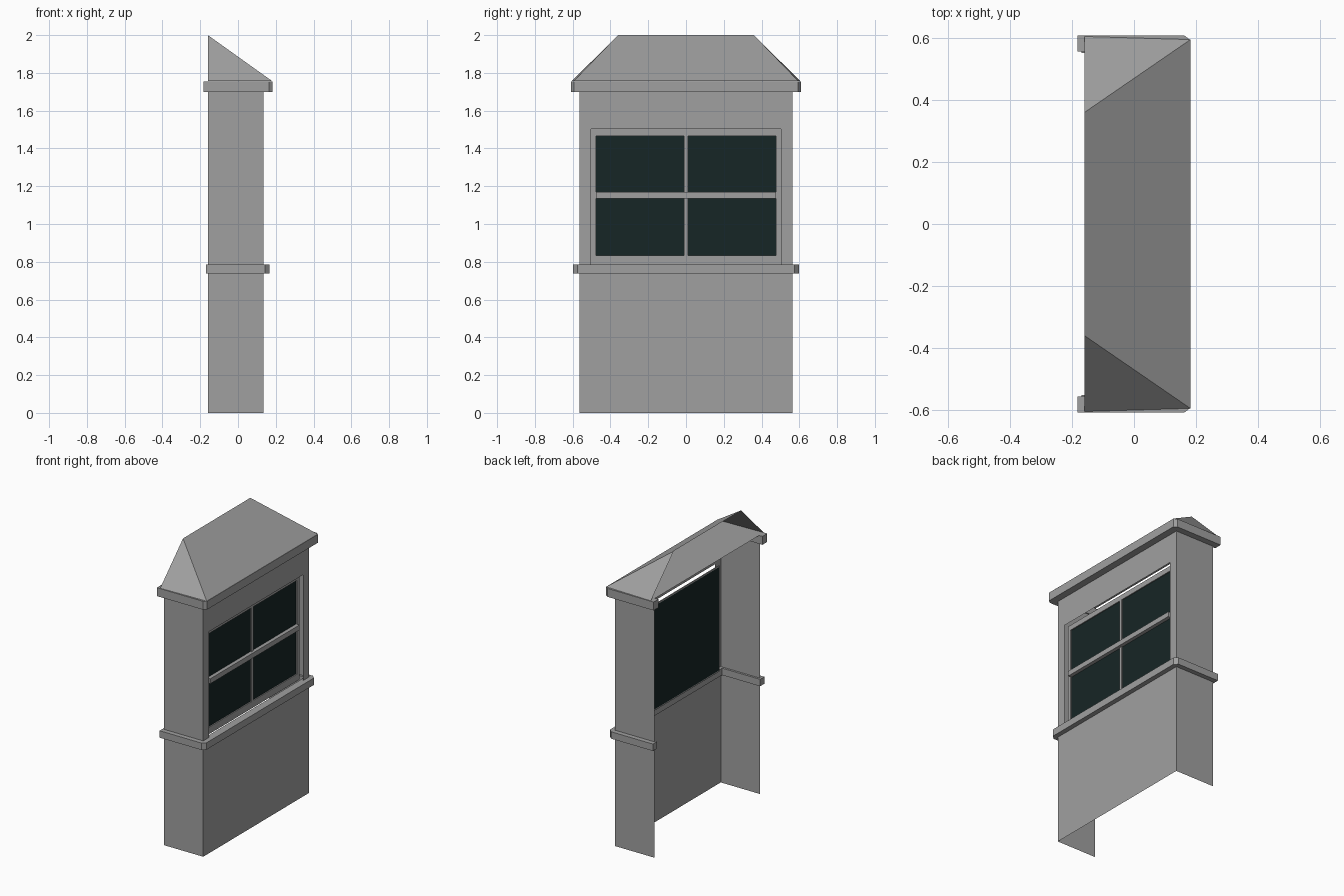
import bpy
import bmesh

cube = bpy.data.objects.get("Cube")
if cube:
    bpy.data.objects.remove(cube, do_unlink=True)


def material(name, rgb):
    m = bpy.data.materials.new(name)
    m.use_nodes = True
    m.diffuse_color = (*rgb, 1)
    m.node_tree.nodes["Principled BSDF"].inputs["Base Color"].default_value = (*rgb, 1)
    return m


stone = material("grey stone", (0.352, 0.352, 0.352))
dark_glass = material("dark glass", (0.008, 0.019, 0.019))


def finish(name, bm, mat):
    mesh = bpy.data.meshes.new(name)
    bm.to_mesh(mesh)
    bm.free()
    mesh.materials.append(mat)
    bpy.context.collection.objects.link(bpy.data.objects.new(name, mesh))


def build(name, polygons, mat):
    """Join polygons given as corner lists into one object."""
    bm = bmesh.new()
    for corners in polygons:
        bm.faces.new([bm.verts.new(c) for c in corners])
    bmesh.ops.remove_doubles(bm, verts=bm.verts, dist=0.0001)
    finish(name, bm, mat)


def pane(x, y0, y1, z0, z1):
    return [(x, y0, z0), (x, y1, z0), (x, y1, z1), (x, y0, z1)]


def box(name, x0, x1, y0, y1, z0, z1):
    bm = bmesh.new()
    bmesh.ops.create_cube(bm, size=1)
    for v in bm.verts:
        v.co = (x1 if v.co.x > 0 else x0, y1 if v.co.y > 0 else y0, z1 if v.co.z > 0 else z0)
    finish(name, bm, stone)


def band(name, back, front, half, cut_x, cut_y, inner_x, inner_y, z0, z1):
    """U-shaped moulding around three sides, with clipped outer corners."""
    side = [(back, half), (cut_x, half), (front, cut_y)]
    outer = side + [(x, -y) for x, y in reversed(side)]
    inner = [(back, -inner_y), (inner_x, -inner_y), (inner_x, inner_y), (back, inner_y)]
    bm = bmesh.new()
    base = bm.faces.new([bm.verts.new((x, y, z0)) for x, y in outer + inner])
    grown = bmesh.ops.extrude_face_region(bm, geom=[base], use_keep_orig=True)
    for v in grown["geom"]:
        if isinstance(v, bmesh.types.BMVert):
            v.co.z = z1
    bmesh.ops.recalc_face_normals(bm, faces=bm.faces)
    finish(name, bm, stone)


# Thin walls, open at the back, with a window opening
BACK, FACE, HALF, TOP = -0.16, 0.135, 0.565, 1.74
WY, WZ0, WZ1 = 0.503, 0.785, 1.502
build("window_wall", [
    pane(FACE, -HALF, HALF, 0, WZ0),
    pane(FACE, -HALF, HALF, WZ1, TOP),
    pane(FACE, -HALF, -WY, WZ0, WZ1),
    pane(FACE, WY, HALF, WZ0, WZ1),
], stone)
for name, s in (("left_side_wall", 1), ("right_side_wall", -1)):
    wall = [(BACK, s * HALF, 0), (FACE, s * HALF, 0), (FACE, s * HALF, TOP), (BACK, s * HALF, TOP)]
    build(name, [wall if s < 0 else wall[::-1]], stone)

# Mouldings
band("sill_band", -0.17, 0.167, 0.597, 0.143, 0.575, 0.115, 0.551, 0.738, 0.785)
band("cornice", -0.183, 0.183, 0.608, 0.163, 0.593, 0.125, 0.557, 1.698, 1.755)

# Hipped half roof, open behind, closed below by a flat ceiling
EAVE, RIDGE = 1.756, 2.0
front_r, front_l = (0.182, -0.595, EAVE), (0.182, 0.595, EAVE)
back_r, back_l = (BACK, -0.605, EAVE), (BACK, 0.605, EAVE)
ridge_r, ridge_l = (BACK, -0.36, RIDGE), (BACK, 0.36, RIDGE)
build("roof", [
    [front_r, front_l, ridge_l, ridge_r],
    [back_r, front_r, ridge_r],
    [front_l, back_l, ridge_l],
    [back_r, back_l, front_l, front_r],
], stone)

# Recessed window: frame, glazing bars and glass
FX0, FX1 = 0.101, 0.108
GY, GZ0, GZ1 = 0.477, 0.832, 1.467
box("frame_bottom", FX0, FX1, -WY, WY, WZ0, GZ0)
box("frame_top", FX0, FX1, -WY, WY, GZ1, WZ1)
for name, s in (("frame_left", 1), ("frame_right", -1)):
    y0, y1 = sorted((s * GY, s * WY))
    box(name, FX0, FX1, y0, y1, GZ0, GZ1)
box("middle_rail", FX0, 0.126, -GY, GY, 1.136, 1.17)
box("middle_bar", FX0, FX1, -0.011, 0.011, GZ0, GZ1)
build("glass", [pane(0.099, -0.495, 0.495, 0.795, 1.495)], dark_glass)
